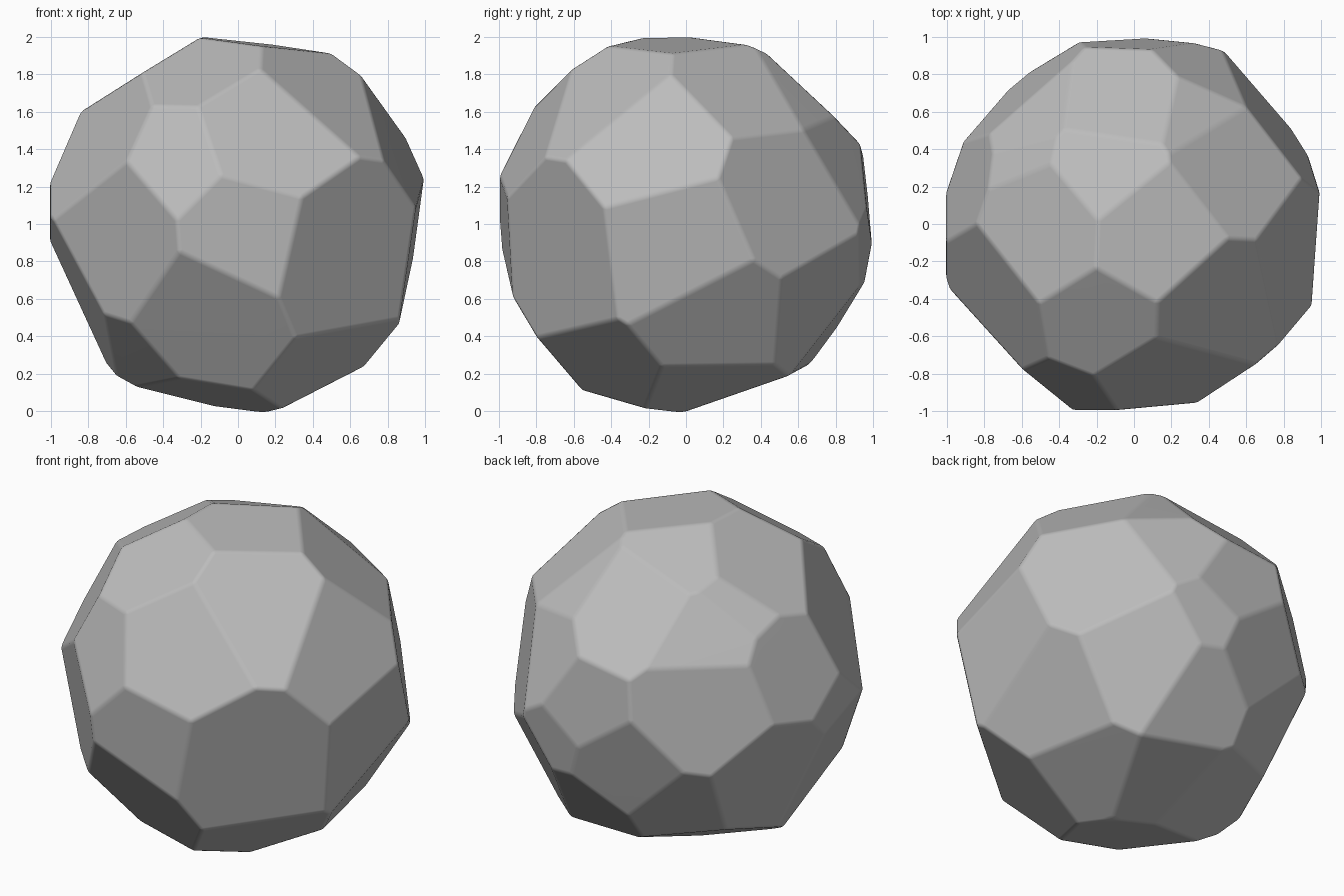
import bpy, bmesh
from mathutils import Vector

cube = bpy.data.objects.get("Cube")
if cube:
    bpy.data.objects.remove(cube, do_unlink=True)

# Each facet is one chisel cut: the point of its plane nearest the centre
CUTS = [
    # front
    (-.33, -.88, .33), (.2, -.8, .47), (.07, -.96, -.07),
    (-.16, -.76, -.52), (-.65, -.66, -.1), (.57, -.69, -.17),
    # top
    (-.75, -.38, .42), (-.18, -.52, .82), (.48, -.45, .68),
    (.12, -.02, .96), (-.17, .33, .89), (-.5, .01, .81),
    (.53, .33, .7), (.37, .56, .69),
    # back
    (-.07, .65, .68), (-.58, .36, .71), (-.53, .59, .55),
    (-.61, .69, .16), (.42, .79, .36), (.02, .97, .11), (.18, .97, -.12),
    (-.23, .88, -.25), (-.45, .67, -.48), (.08, .77, -.57),
    (.54, .69, -.39),
    # left and right flanks
    (-.88, .24, .32), (-.83, -.15, -.39), (-.78, .33, -.34),
    (.73, .55, .14), (.78, .17, -.5), (.93, -.03, -.14), (.83, -.17, .43),
    # underside
    (-.03, .32, -.88), (.46, -.42, -.73), (.42, .1, -.86),
    (-.17, -.19, -.92), (-.3, .3, -.82), (-.57, -.38, -.69),
]


def chisel(bm, foot):
    """Slice off everything beyond the plane and cap the cut."""
    geom = bm.verts[:] + bm.edges[:] + bm.faces[:]
    cut = bmesh.ops.bisect_plane(bm, geom=geom, dist=1e-5, plane_co=foot,
                                 plane_no=foot.normalized(), clear_outer=True)
    rim = [e for e in cut["geom_cut"] if isinstance(e, bmesh.types.BMEdge)]
    if len(rim) > 2:
        bmesh.ops.contextual_create(bm, geom=rim)


# Rock body: a block of the final size, chiselled down facet by facet
bm = bmesh.new()
bmesh.ops.create_cube(bm, size=2.01)
for cut in CUTS:
    chisel(bm, Vector(cut))
bmesh.ops.remove_doubles(bm, verts=bm.verts[:], dist=0.03)
bmesh.ops.recalc_face_normals(bm, faces=bm.faces[:])
bmesh.ops.translate(bm, verts=bm.verts[:], vec=(0, 0, 1))

mesh = bpy.data.meshes.new("rock")
bm.to_mesh(mesh)
bm.free()
rock = bpy.data.objects.new("rock", mesh)
bpy.context.collection.objects.link(rock)

# Worn edges with soft shading
for poly in mesh.polygons:
    poly.use_smooth = True
bevel = rock.modifiers.new("worn_edges", 'BEVEL')
bevel.width = 0.025
bevel.segments = 2
bevel.limit_method = 'ANGLE'
bevel.angle_limit = 0.1
soft = rock.modifiers.new("soft_shading", 'WEIGHTED_NORMAL')
soft.weight = 60

# Plain grey stone
stone = bpy.data.materials.new("grey_stone")
stone.use_nodes = True
grey = (.5, .5, .5, 1)
stone.diffuse_color = grey
stone.node_tree.nodes["Principled BSDF"].inputs["Base Color"].default_value = grey
mesh.materials.append(stone)
